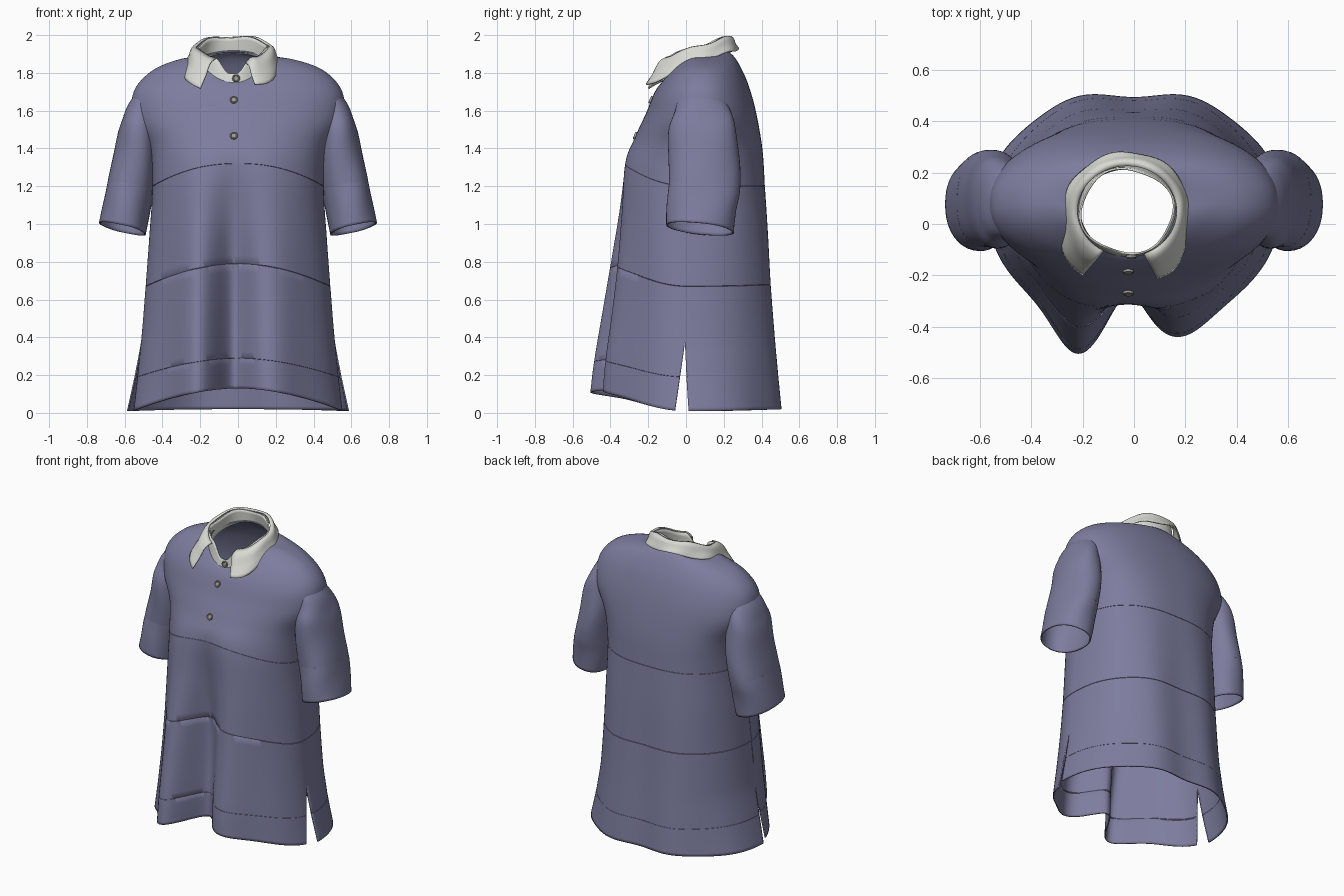
import bpy, bmesh, math
from math import sin, cos, pi, exp
from mathutils import Vector
from mathutils.bvhtree import BVHTree

if "Cube" in bpy.data.objects:
    bpy.data.objects.remove(bpy.data.objects["Cube"])


def material(name, rgb):
    m = bpy.data.materials.new(name)
    m.diffuse_color = (*rgb, 1)
    m.use_nodes = True
    m.node_tree.nodes["Principled BSDF"].inputs["Base Color"].default_value = m.diffuse_color
    return m


CLOTH = material("dusty blue cloth", (0.205, 0.205, 0.345))
WHITE = material("off white collar", (0.70, 0.70, 0.66))
BUTTON = material("grey button", (0.34, 0.33, 0.30))


def catmull(keys, t):
    """Smoothly interpolate a table of key rows at index t."""
    i = min(int(t), len(keys) - 2)
    f = t - i
    a, b, c, d = (keys[max(0, min(len(keys) - 1, i + k))] for k in (-1, 0, 1, 2))
    return [0.5 * (2 * q + (r - p) * f + (2 * p - 5 * q + 4 * r - s) * f * f
                   + (3 * q - p - 3 * r + s) * f ** 3) for p, q, r, s in zip(a, b, c, d)]


def ring_params(count, steps, seams):
    """Loft parameters, with a narrow groove (flag 1) at each seam."""
    ts = [(i / steps, 0) for i in range((count - 1) * steps + 1) if i / steps not in seams]
    for s in seams:
        ts += [(s - 0.012, 0), (s, 1), (s + 0.012, 0)]
    return sorted(ts)


def add_grid(bm, rows):
    vs = [[bm.verts.new(p) for p in row] for row in rows]
    for a, b in zip(vs, vs[1:]):
        for i in range(len(a) - 1):
            bm.faces.new((a[i], a[i + 1], b[i + 1], b[i]))


def finish(name, bm, mat, thick=0):
    bmesh.ops.remove_doubles(bm, verts=bm.verts, dist=0.0003)
    bmesh.ops.recalc_face_normals(bm, faces=bm.faces)
    me = bpy.data.meshes.new(name)
    bm.to_mesh(me)
    tree = BVHTree.FromBMesh(bm)
    bm.free()
    me.materials.append(mat)
    ob = bpy.data.objects.new(name, me)
    bpy.context.collection.objects.link(ob)
    bpy.ops.object.select_all(action='DESELECT')
    ob.select_set(True)
    bpy.context.view_layer.objects.active = ob
    bpy.ops.object.shade_smooth_by_angle(angle=math.radians(40))
    if thick:
        mod = ob.modifiers.new("thickness", 'SOLIDIFY')
        mod.thickness = thick
        mod.offset = 0
    return tree


def power(v, e):
    return math.copysign(abs(v) ** e, v)


# Body: z side/front/back, half width, y front/back/middle, roundness front/back, fold, x centre
BODY = [
    (0.01, 0.13, 0.02, 0.555, -0.42, 0.505, -0.01, 1.8, 2.3, 1.00, 0),
    (0.19, 0.29, 0.19, 0.53, -0.41, 0.49, -0.01, 1.8, 2.3, 0.95, 0),
    (0.42, 0.53, 0.42, 0.505, -0.38, 0.47, -0.005, 1.85, 2.35, 0.85, 0),
    (0.67, 0.79, 0.68, 0.485, -0.355, 0.45, 0.00, 1.9, 2.4, 0.68, 0),
    (0.94, 1.06, 0.94, 0.465, -0.34, 0.435, 0.015, 2.05, 2.45, 0.38, 0),
    (1.20, 1.32, 1.20, 0.45, -0.325, 0.415, 0.03, 2.2, 2.5, 0.10, 0),
    (1.40, 1.46, 1.40, 0.47, -0.265, 0.400, 0.06, 2.4, 2.5, 0, 0),
    (1.55, 1.58, 1.60, 0.55, -0.21, 0.365, 0.08, 2.3, 2.4, 0, 0),
    (1.70, 1.655, 1.74, 0.548, -0.18, 0.325, 0.08, 2.2, 2.2, 0, 0),
    (1.81, 1.70, 1.83, 0.45, -0.16, 0.285, 0.08, 2.1, 2.1, 0, 0),
    (1.868, 1.73, 1.885, 0.30, -0.14, 0.25, 0.08, 2, 2, 0, -0.01),
    (1.88, 1.75, 1.915, 0.185, -0.12, 0.215, 0.06, 2, 2, 0, -0.025),
]


def body_panel(t, groove, front):
    zs, zf, zb, w, yf, yb, ym, nf, nb, k, cx = catmull(BODY, t)
    g = 0.003 * groove
    n, end, ze = (nf, ym - yf - g, zf) if front else (nb, yb - ym - g, zb)
    slit = max(0, 1 - zs / 0.37)
    if not front:   # the back corners flare out
        w += 0.03 * slit
    slit *= 0.15 if front else 0.03
    row = []
    for i in range(129):
        a = slit + (pi - 2 * slit) * i / 128
        x = cx + (w - g) * power(cos(a), 2 / n)
        y = end * abs(sin(a)) ** (2 / n)
        z = zs + (ze - zs) * sin(a) ** 2
        if front:   # two hanging lobes with a valley between
            y = ym - y + k * (0.15 * exp(-((x + 0.02) / 0.095) ** 2)
                              - 0.13 * exp(-((x + 0.23) / 0.11) ** 2)
                              - 0.05 * exp(-((x - 0.2) / 0.12) ** 2))
        else:
            y = ym + y - k * 0.014 * cos(14 * x) * sin(a)
        row.append((x, y, z))
    return row


bm = bmesh.new()
params = ring_params(len(BODY), 6, (1, 3, 5))
for front in (True, False):
    add_grid(bm, [body_panel(t, g, front) for t, g in params])
body_tree = finish("shirt_body", bm, CLOTH, 0.008)

# Sleeves: x centre, x radius, y centre, y radius, z, tilt; the top ring hides in the shoulder
SLEEVE = [
    (0.465, 0.065, 0.08, 0.06, 1.73, -0.03),
    (0.50, 0.077, 0.08, 0.115, 1.66, -0.03),
    (0.52, 0.087, 0.09, 0.15, 1.58, -0.02),
    (0.53, 0.10, 0.09, 0.175, 1.49, 0),
    (0.545, 0.11, 0.095, 0.185, 1.35, 0.01),
    (0.57, 0.118, 0.095, 0.185, 1.20, 0.02),
    (0.59, 0.12, 0.085, 0.18, 1.09, 0.025),
    (0.61, 0.12, 0.075, 0.175, 0.975, 0.03),
]
for side, label in ((-1, "left"), (1, "right")):
    rows = []
    for t, g in ring_params(len(SLEEVE), 5, (5,)):
        cx, rx, cy, ry, z, tilt = catmull(SLEEVE, t)
        row = []
        for i in range(49):
            a = 2 * pi * i / 48
            r = 1 - 0.025 * g + 0.02 * sin(3 * a + 2 * t)
            row.append((side * (cx + rx * r * power(cos(a), 0.9)),
                        cy + ry * r * power(sin(a), 0.9),
                        z + tilt * cos(a) - 0.02 * sin(a) * t / 7))
        rows.append(row)
    bm = bmesh.new()
    add_grid(bm, rows)
    finish(label + "_sleeve", bm, CLOTH, 0.008)

# Collar stand and folded flap; angle u runs from the front (0) round the back (pi)
CX, CY = -0.027, 0.05


def smooth(v):
    v = max(0, min(1, v))
    return v * v * (3 - 2 * v)


def collar_point(u, rx, ry, z):
    return Vector((CX + rx * sin(u), CY - ry * cos(u), z))


def stand_top(u):
    a = abs(u)
    y = CY - 0.165 * cos(u)
    high = 1.918 + 0.34 * y + 0.007 * sin(5 * u + 1)
    return 1.795 + (high - 1.795) * smooth((a - 0.1) / 0.45)


rows = []
for j in range(6):
    f = j / 5
    row = []
    for i in range(81):
        u = -pi + 2 * pi * i / 80
        base = 1.82 - 0.085 * cos(u)
        r = 0.006 * sin(4 * u) * f
        row.append(collar_point(u, 0.193 - 0.012 * f + r, 0.176 - 0.012 * f + r,
                                base + (stand_top(u) - base) * f))
    rows.append(row)
bm = bmesh.new()
add_grid(bm, rows)
collar_tree = finish("collar_stand", bm, WHITE, 0.008)

START = {-1: 0.50, 1: 0.36}   # where the flap begins on the left and right
rows = []
for j in range(9):
    f = j / 8
    row = []
    for i in range(81):
        u = START[1] + (2 * pi - START[1] - START[-1]) * i / 80
        u = u if u <= pi else u - 2 * pi
        side = 1 if u > 0 else -1
        y = CY - 0.21 * cos(u)
        low = 1.828 + 0.37 * y + 0.006 * sin(6 * u)
        bulge = 0.012 + 0.052 * f ** 0.6 + 0.004 * sin(7 * u + 3 * f) * f
        p = collar_point(u, 0.181 + bulge, 0.164 + bulge,
                         stand_top(u) + 0.014 * sin(pi * min(1, 2 * f)) + (low - stand_top(u)) * f)
        # pull the front corners out into broad points
        tip = smooth(1.05 - (abs(u) - START[side]) / 1.25) * f ** 0.8
        p += Vector((-0.055 if side < 0 else 0.03, -0.05, -0.06 if side < 0 else -0.04)) * tip
        row.append(p)
    rows.append(row)
bm = bmesh.new()
add_grid(bm, rows)
finish("collar_flap", bm, WHITE, 0.008)

# Buttons: dished discs, set onto the surface in front
for n, (tree, x, z) in enumerate(((collar_tree, -0.01, 1.77),
                                  (body_tree, -0.022, 1.655), (body_tree, -0.022, 1.465))):
    hit, normal, _, _ = tree.ray_cast(Vector((x, -1, z)), Vector((0, 1, 0)))
    if hit is None:
        continue
    if normal.y > 0:
        normal = -normal
    rot = normal.to_track_quat('Z', 'Y')
    profile = [(0.019, 0), (0.021, 0.008), (0.019, 0.013), (0.015, 0.013), (0.012, 0.010), (0.0001, 0.010)]
    bm = bmesh.new()
    add_grid(bm, [[hit + rot @ Vector((r * cos(a), r * sin(a), h))
                   for a in (2 * pi * i / 24 for i in range(25))] for r, h in profile])
    finish("button_%d" % (n + 1), bm, BUTTON)
